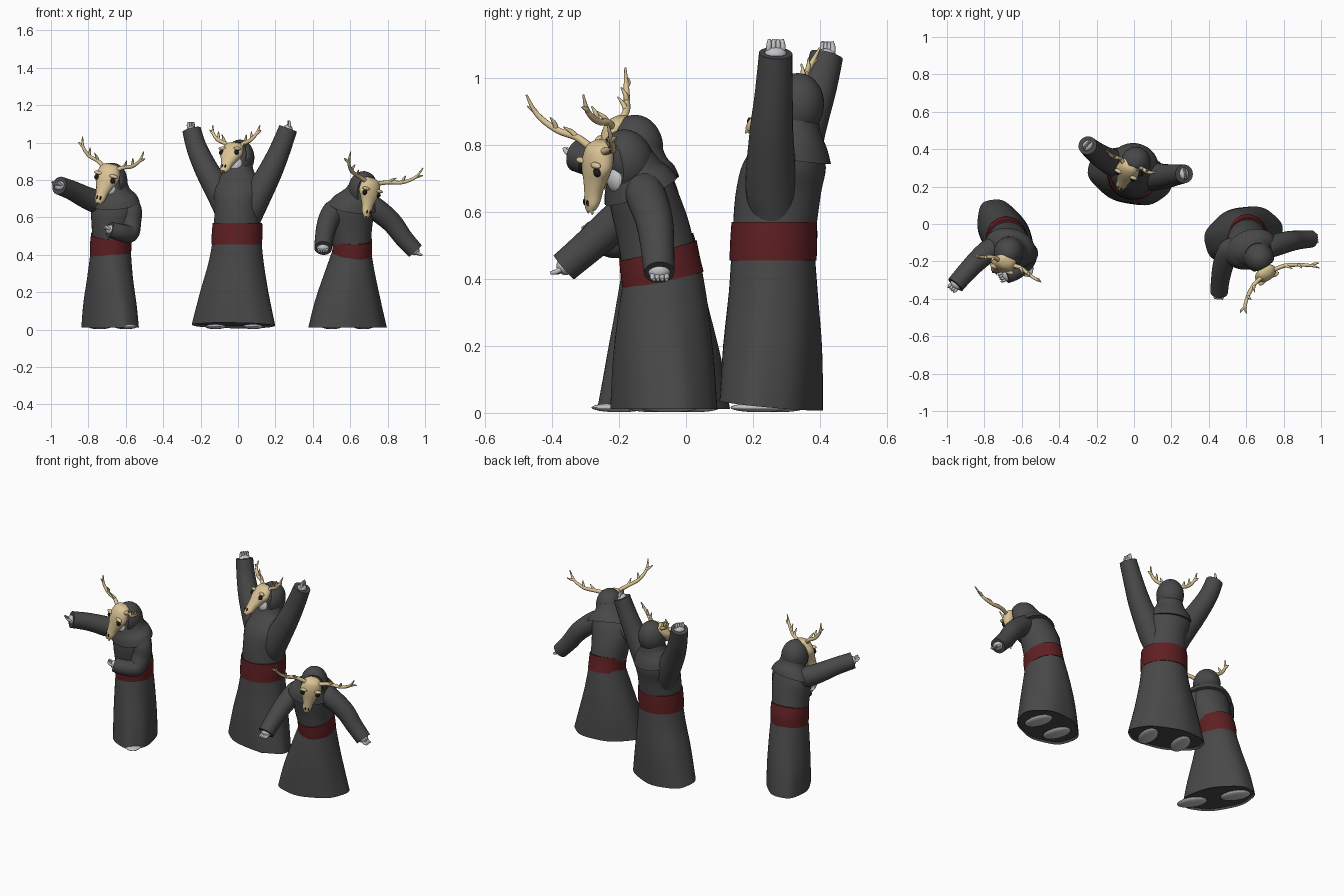
import bpy, bmesh, math
from mathutils import Matrix, Vector


def material(name, rgb):
    m = bpy.data.materials.new(name)
    m.diffuse_color = (*rgb, 1)
    return m


ROBE = material("charcoal_cloth", (0.065, 0.065, 0.065))
RED = material("dark_red_cloth", (0.115, 0.014, 0.016))
BONE = material("bone", (0.70, 0.55, 0.30))
SKIN = material("pale_grey_skin", (0.55, 0.55, 0.58))
DARK = material("socket_black", (0.012, 0.011, 0.010))


def finish(name, bm, mat):
    bmesh.ops.recalc_face_normals(bm, faces=bm.faces[:])
    me = bpy.data.meshes.new(name)
    bm.to_mesh(me)
    bm.free()
    me.materials.append(mat)
    ob = bpy.data.objects.new(name, me)
    bpy.context.collection.objects.link(ob)
    bpy.context.view_layer.objects.active = ob
    ob.select_set(True)
    bpy.ops.object.shade_smooth_by_angle(angle=math.radians(50))
    ob.select_set(False)
    return ob


def smooth_rows(rows, steps):
    """Catmull-Rom interpolation through rows of numbers."""
    out = []
    for i in range(len(rows) - 1):
        p0, p1 = rows[max(i - 1, 0)], rows[i]
        p2, p3 = rows[i + 1], rows[min(i + 2, len(rows) - 1)]
        for s in range(steps):
            t = s / steps
            out.append([0.5 * (2 * b + (c - a) * t + (2 * a - 5 * b + 4 * c - d) * t * t
                               + (3 * b - a - 3 * c + d) * t ** 3)
                        for a, b, c, d in zip(p0, p1, p2, p3)])
    out.append(list(rows[-1]))
    return out


def skin_rings(name, rings, mat):
    bm = bmesh.new()
    loops = [[bm.verts.new(p) for p in r] for r in rings]
    n = len(loops[0])
    for a, b in zip(loops, loops[1:]):
        for i in range(n):
            bm.faces.new((a[i], a[(i + 1) % n], b[(i + 1) % n], b[i]))
    bm.faces.new(loops[0])
    bm.faces.new(loops[-1])
    return finish(name, bm, mat)


def loft(name, rows, mat, M=Matrix(), steps=4, n=36, fold=0.0, hollow=False):
    """Rows: x, y, z, half width, half depth, yaw, forward tilt."""
    rings = []
    rows = smooth_rows(rows, steps)
    if hollow:  # recessed underside
        x, y, z, rx, ry, yaw, t = rows[0]
        rows.insert(0, [x, y, z + .012, rx * .96, ry * .96, yaw, t])
    for k, (x, y, z, rx, ry, yaw, tilt) in enumerate(rows):
        R = M @ Matrix.Translation((x, y, z)) @ Matrix.Rotation(math.radians(yaw), 4, 'Z') \
            @ Matrix.Rotation(math.radians(tilt), 4, 'X')
        f = fold * (1 - k / len(rows))
        ring = []
        for i in range(n):
            a = 2 * math.pi * i / n
            w = 1 + f * math.cos(7 * a)
            ring.append(R @ Vector((rx * w * math.cos(a), ry * w * math.sin(a), 0)))
        rings.append(ring)
    return skin_rings(name, rings, mat)


def tube(name, pts, mat, M=Matrix(), n=16, steps=4):
    """Points: x, y, z, radius."""
    rows = smooth_rows(pts, steps)
    ps = [M @ Vector(r[:3]) for r in rows]
    ref, rings = None, []
    for i, p in enumerate(ps):
        d = (ps[min(i + 1, len(ps) - 1)] - ps[max(i - 1, 0)]).normalized()
        u = (ref - d * ref.dot(d)).normalized() if ref else d.orthogonal().normalized()
        ref, v = u, d.cross(u)
        rings.append([p + rows[i][3] * (u * math.cos(2 * math.pi * k / n)
                      + v * math.sin(2 * math.pi * k / n)) for k in range(n)])
    return skin_rings(name, rings, mat)


def ball(name, loc, size, mat, M=Matrix(), cut=None):
    bm = bmesh.new()
    bmesh.ops.create_uvsphere(bm, u_segments=28, v_segments=18, radius=1)
    bmesh.ops.transform(bm, matrix=Matrix.Translation(loc) @ Matrix.Diagonal((*size, 1)), verts=bm.verts)
    if cut is not None:  # open the front
        bmesh.ops.bisect_plane(bm, geom=bm.verts[:] + bm.edges[:] + bm.faces[:],
                               plane_co=(0, cut, 0), plane_no=(0, -1, 0.1), clear_outer=True)
    bmesh.ops.transform(bm, matrix=M, verts=bm.verts)
    return finish(name, bm, mat)


def frame(loc, yaw, pitch=0, roll=0, s=1):
    r = math.radians
    return Matrix.Translation(loc) @ Matrix.Rotation(r(yaw), 4, 'Z') @ Matrix.Rotation(r(pitch), 4, 'X') \
        @ Matrix.Rotation(r(roll), 4, 'Y') @ Matrix.Scale(s, 4)


def skull_mask(tag, M, spread, fwd, up):
    # Long tapering deer skull, from crown to muzzle
    loft(tag + "_skull", [(0, .02, .036, .026, .018, 0, 0), (0, .015, .022, .05, .038, 0, 0),
                          (0, .005, -.01, .062, .045, 0, 0), (0, -.005, -.045, .066, .043, 0, 0),
                          (0, -.015, -.08, .049, .038, 0, 0), (0, -.03, -.12, .034, .030, 0, 0),
                          (0, -.042, -.155, .029, .025, 0, 0), (0, -.05, -.177, .018, .016, 0, 0)],
         BONE, M, n=28)
    for s, side in ((-1, "right"), (1, "left")):
        p = f"{tag}_{side}_"
        ball(p + "brow", (s * .045, -.034, -.022), (.024, .012, .010), BONE, M)
        ball(p + "eye_socket", (s * .046, -.034, -.046), (.016, .010, .015), DARK, M)
        ball(p + "nostril", (s * .010, -.065, -.148), (.004, .005, .010), DARK, M)
        ball(p + "tooth", (s * .012, -.055, -.178), (.005, .005, .012), BONE, M)
        k = s * spread
        # Antler beam with three tines, leaning forward by fwd and reaching up
        path = [(s * .035, .005, .01, .012), (k * .42, .012 - fwd * .2, .035, .011),
                (k * .7, -fwd * .5, .05 + up * .2, .010),
                (k * .92, -.01 - fwd * .8, .085 + up * .6, .008), (k, -.012 - fwd, .135 + up, .003)]
        tube(p + "antler", path, BONE, M, n=10)
        for j, (i, d) in enumerate([(1, (.1, -.03, .04)), (2, (0, -.015, .045)), (3, (.17, -.006, .02))]):
            x, y, z, _ = path[i]
            b = (x + k * d[0], y + d[1], z + d[2])
            m = ((x + b[0]) / 2, (y + b[1]) / 2 + .005, (z + b[2]) / 2)
            tube(f"{p}tine_{j}", [(x, y, z, .008), (*m, .007), (*b, .002)], BONE, M, n=8)


def arm(tag, pts):
    tube(tag + "_sleeve", pts, ROBE, n=24, steps=6)
    a, b = Vector(pts[-2][:3]), Vector(pts[-1][:3])
    M = Matrix.Translation(b) @ (b - a).to_track_quat('Z', 'Y').to_matrix().to_4x4()
    ball(tag + "_hand", (0, 0, -.002), (.033, .026, .022), SKIN, M)
    for i in range(4):
        x = -.021 + .014 * i
        tube(f"{tag}_finger_{i}", [(x, 0, .005, .008), (x, .003, .024, .008), (x * .9, .012, .04, .005)],
             SKIN, M, n=8, steps=2)


def figure(tag, skirt, sash, torso, mantle, hood, skull, antlers, arms, feet):
    # Skirt with feet beneath
    loft(tag + "_skirt", skirt, ROBE, n=56, fold=.018, hollow=True)
    for i, (fx, fy) in enumerate(feet):
        ball(f"{tag}_foot_{i}", (0, 0, 0), (.05, .09, .014), SKIN, frame((fx, fy, .016), skirt[0][5]))
    # Waist sash, torso and shoulder mantle
    loft(tag + "_sash", sash, RED, n=48)
    loft(tag + "_torso", torso, ROBE)
    loft(tag + "_mantle", mantle, ROBE)
    # Hood, open at the front, around the head
    H = frame(*hood)
    ob = ball(tag + "_hood", (0, 0, 0), (.079, .083, .098), ROBE, H, cut=-.05)
    ob.modifiers.new("thickness", 'SOLIDIFY').thickness = .01
    ball(tag + "_hood_lining", (0, 0, 0), (.068, .058, .085), ROBE, H)
    ball(tag + "_jaw", (0, -.04, -.045), (.04, .035, .045), SKIN, H)
    skull_mask(tag, frame(*skull), *antlers)
    for side, pts in zip(("right_arm", "left_arm"), arms):
        arm(f"{tag}_{side}", pts)


# Pointing figure
figure("pointing_figure",
       [(-.685, -.065, .012, .128, .215, 29, 0), (-.685, -.065, .15, .125, .185, 28, 0),
        (-.683, -.07, .3, .116, .145, 20, 0), (-.68, -.08, .44, .106, .112, 8, 8)],
       [(-.682, -.076, .395, .109, .12, 10, 10), (-.68, -.08, .455, .111, .12, 6, 12),
        (-.677, -.09, .51, .109, .115, 2, 14)],
       [(-.68, -.08, .45, .103, .108, 5, 10), (-.67, -.105, .55, .112, .108, 0, 12),
        (-.665, -.125, .65, .122, .1, -12, 14), (-.663, -.135, .72, .095, .08, -16, 14),
        (-.663, -.14, .77, .06, .06, -20, 14)],
       [(-.663, -.13, .675, .140, .112, -16, 18), (-.663, -.135, .71, .122, .102, -17, 18),
        (-.663, -.139, .745, .086, .082, -19, 16), (-.665, -.142, .80, .069, .066, -20, 12)],
       ((-.67, -.15, .793), -20, 5), ((-.69, -.212, .85), -21, 0, 13), (.18, .01, .01),
       [[(-.70, -.125, .66, .055), (-.76, -.135, .685, .062), (-.82, -.18, .71, .058),
         (-.89, -.25, .745, .052), (-.955, -.325, .77, .049)],
        [(-.60, -.15, .70, .05), (-.572, -.155, .64, .057), (-.572, -.165, .58, .055), (-.58, -.2, .515, .05),
         (-.63, -.25, .52, .046), (-.685, -.275, .535, .043)]],
       [(-.60, -.2), (-.74, .02)])

# Figure with both arms raised
figure("raised_figure",
       [(-.025, .255, .022, .228, .146, -17, -6), (-.02, .258, .2, .185, .144, -16, -2),
        (-.01, .26, .36, .148, .132, -14, 0), (-.005, .26, .48, .13, .124, -12, 0)],
       [(-.007, .26, .455, .136, .130, -12, 0), (-.005, .262, .51, .136, .130, -12, 0),
        (-.003, .264, .57, .133, .128, -12, 0)],
       [(-.005, .26, .5, .128, .122, -12, 0), (-.003, .275, .65, .122, .128, -14, 0),
        (0, .295, .74, .135, .122, -17, -5), (.003, .32, .82, .10, .088, -18, -5),
        (.005, .33, .87, .06, .06, -20, -5)],
       [(.002, .315, .76, .13, .118, -17, -8), (.003, .32, .80, .116, .102, -17, -8),
        (.005, .325, .845, .082, .078, -18, -6), (.008, .33, .90, .067, .064, -20, -6)],
       ((.008, .33, .918), -22, -10), ((-.028, .30, .972), -24, -27, 0, .95), (.145, .0, .0),
       [[(-.045, .295, .58, .06), (-.075, .31, .69, .075), (-.165, .355, .85, .064),
         (-.22, .395, .97, .055), (-.248, .42, 1.068, .05)],
        [(.05, .265, .56, .06), (.08, .255, .67, .077), (.165, .255, .83, .066),
         (.22, .262, .95, .057), (.268, .268, 1.075, .05)]],
       [(-.12, .27), (.08, .22)])

# Bowing figure
figure("bowing_figure",
       [(.585, -.065, .012, .212, .155, 15, 0), (.587, -.066, .15, .178, .15, 14, 0),
        (.597, -.068, .3, .135, .136, 10, 5), (.61, -.072, .43, .1, .118, 8, 14)],
       [(.609, -.068, .395, .107, .124, 8, 13), (.611, -.076, .435, .106, .122, 8, 14),
        (.611, -.084, .485, .105, .12, 8, 15)],
       [(.61, -.075, .43, .1, .115, 8, 14), (.605, -.10, .55, .112, .11, 12, 18),
        (.612, -.13, .65, .122, .1, 18, 20), (.632, -.148, .71, .1, .082, 24, 22),
        (.65, -.16, .75, .06, .06, 28, 22)],
       [(.625, -.135, .665, .143, .112, 22, 24), (.633, -.145, .695, .123, .1, 24, 24),
        (.648, -.155, .725, .088, .083, 27, 22), (.66, -.165, .765, .069, .067, 29, 20)],
       ((.668, -.178, .75), 29, 16), ((.712, -.268, .775), 29, 16, 11, .93), (.25, .07, .04),
       [[(.55, -.12, .66, .05), (.51, -.14, .63, .06), (.478, -.215, .565, .056),
         (.462, -.295, .495, .05), (.455, -.365, .435, .047)],
        [(.68, -.13, .68, .05), (.73, -.12, .65, .06), (.82, -.095, .575, .056),
         (.885, -.085, .49, .05), (.948, -.08, .42, .046)]],
       [(.5, -.09), (.67, -.05)])
